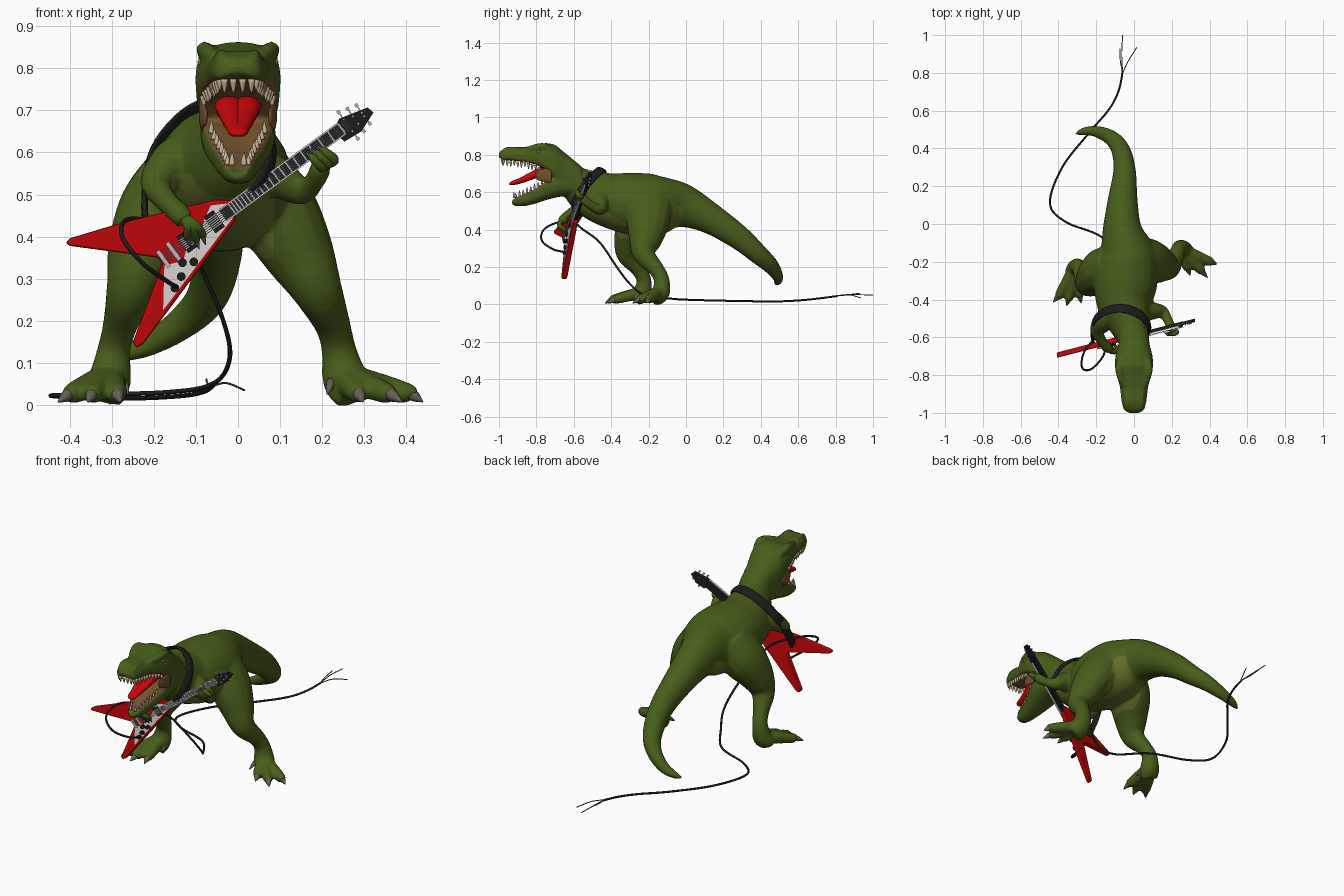
import bpy, bmesh, math
from mathutils import Vector

if "Cube" in bpy.data.objects:
    bpy.data.objects.remove(bpy.data.objects["Cube"])


def material(name, r, g, b):
    m = bpy.data.materials.new(name)
    m.use_nodes = True
    m.diffuse_color = (r, g, b, 1)
    m.node_tree.nodes["Principled BSDF"].inputs["Base Color"].default_value = (r, g, b, 1)
    return m


SKIN = material("green skin", .064, .11, .011)
BELLY = material("olive belly", .125, .155, .022)
MOUTH = material("mouth brown", .17, .085, .025)
RED = material("bright red", .58, .002, .003)
WHITE = material("off white", .78, .76, .72)
BLACK = material("black", .012, .012, .013)
SILVER = material("silver", .55, .55, .55)
IVORY = material("tooth ivory", .55, .45, .28)
CLAW = material("claw grey", .13, .115, .09)
AMBER = material("eye amber", .3, .15, .02)


def finish(bm, name, mat, smooth=True):
    bmesh.ops.recalc_face_normals(bm, faces=bm.faces)
    me = bpy.data.meshes.new(name)
    bm.to_mesh(me)
    bm.free()
    me.materials.append(mat)
    ob = bpy.data.objects.new(name, me)
    bpy.context.collection.objects.link(ob)
    for p in me.polygons:
        p.use_smooth = smooth
    return ob


def skin_rings(bm, rings):
    # Bridge successive closed loops and cap both ends
    loops = [[bm.verts.new(p) for p in r] for r in rings]
    n = len(loops[0])
    for a, b in zip(loops, loops[1:]):
        for i in range(n):
            bm.faces.new((a[i], a[(i + 1) % n], b[(i + 1) % n], b[i]))
    bm.faces.new(loops[0])
    bm.faces.new(loops[-1])


def spline(pts, steps):
    pts = [Vector(p) for p in pts]
    out = []
    for i in range(len(pts) - 1):
        a, b, c, d = pts[max(i - 1, 0)], pts[i], pts[i + 1], pts[min(i + 2, len(pts) - 1)]
        for k in range(steps):
            t = k / steps
            out.append(b + (c - a) * (t / 2) + (a * 2 - b * 5 + c * 4 - d) * (t * t / 2)
                       + (b * 3 - a - c * 3 + d) * (t ** 3 / 2))
    return out + [pts[-1]]


def sweep(bm, pts, ref=(1, 0, 0), sides=14, steps=5):
    # Points hold x, y, z, half width, half height
    path = spline([p if len(p) == 5 else (*p, p[3]) for p in pts], steps)
    side, rings = Vector(ref), []
    for i, p in enumerate(path):
        t = (path[min(i + 1, len(path) - 1)].to_3d() - path[max(i - 1, 0)].to_3d()).normalized()
        side = (side - t * side.dot(t)).normalized()
        up = t.cross(side)
        rings.append([p.to_3d() + side * (math.cos(a) * max(p[3], .001)) + up * (math.sin(a) * max(p[4], .001))
                      for a in (2 * math.pi * k / sides for k in range(sides))])
    skin_rings(bm, rings)


def tube(name, pts, mat, **kw):
    bm = bmesh.new()
    sweep(bm, pts, **kw)
    return finish(bm, name, mat)


def cord(name, pts, r, mat=BLACK):
    return tube(name, [(*p, r) for p in pts], mat, ref=(.1, .3, 1), sides=8, steps=8)


def spike(bm, a, b, r):
    a, b = Vector(a), Vector(b)
    sweep(bm, [(*a, r), (*(a.lerp(b, .5)), r * .7), (*b, .001)], ref=(.9, .1, .3), sides=8, steps=2)


def jaw(bm, stations, side, dent):
    # Stations hold y, half width, top, bottom; the mouth side is hollowed and squarer
    rings = []
    for y, w, top, bot in stations:
        ring = []
        for k in range(24):
            a = 2 * math.pi * k / 24
            c, s = math.cos(a), math.sin(a)
            power = .6 if s * side > 0 else .85
            x = math.copysign(abs(c) ** power, c)
            z = (top + bot) / 2 + (top - bot) / 2 * math.copysign(abs(s) ** power, s)
            if s * side > 0:
                z -= side * dent * (1 - x * x)
            ring.append((x * w, y, z))
        rings.append(ring)
    skin_rings(bm, rings)


# Body, legs and head, fused into one skin
UPPER = [(-1, .03, .81, .772), (-.985, .054, .826, .76), (-.94, .066, .842, .755), (-.86, .075, .842, .747),
         (-.80, .092, .852, .73), (-.75, .102, .864, .70), (-.70, .099, .855, .65), (-.64, .083, .805, .6), (-.56, .075, .74, .56)]
LOWER = [(-.935, .02, .575, .54), (-.915, .034, .59, .525), (-.86, .046, .615, .525), (-.80, .064, .645, .54),
         (-.74, .084, .69, .56), (-.68, .09, .71, .575), (-.6, .075, .7, .58)]
bm = bmesh.new()
sweep(bm, [(0, -.66, .70, .065, .07), (-.008, -.6, .655, .08, .09), (-.027, -.52, .6, .113, .125), (-.05, -.42, .56, .148, .145),
           (-.045, -.3, .54, .17, .165), (-.035, -.17, .53, .155, .165), (-.062, -.03, .53, .105, .122),
           (-.06, .12, .465, .08, .085), (-.05, .28, .36, .06, .066), (-.07, .39, .265, .05, .053),
           (-.12, .455, .205, .04, .043), (-.2, .49, .15, .03), (-.27, .49, .122, .02), (-.31, .475, .11, .006)], sides=24)
jaw(bm, UPPER, -1, .02)
jaw(bm, LOWER, 1, .035)
sweep(bm, [(.03, -.19, .56, .09, .12), (.09, -.2, .46, .1, .12), (.145, -.215, .36, .085, .095), (.19, -.225, .27, .06, .062),
           (.225, -.16, .19, .043, .043), (.24, -.13, .13, .042, .042), (.255, -.135, .06, .055, .048), (.28, -.16, .02, .05, .03)])
sweep(bm, [(-.11, -.22, .56, .1, .12), (-.175, -.25, .46, .11, .12), (-.225, -.295, .36, .088, .092), (-.255, -.31, .27, .06, .064),
           (-.28, -.255, .19, .042, .042), (-.295, -.225, .13, .04, .04), (-.305, -.235, .06, .052, .048), (-.32, -.26, .02, .05, .03)])
# Arms
sweep(bm, [(-.11, -.47, .6, .06), (-.16, -.51, .57, .055), (-.195, -.56, .525, .038), (-.17, -.62, .485, .027),
           (-.14, -.655, .455, .027), (-.125, -.665, .435, .022)])
sweep(bm, [(.05, -.46, .56, .06), (.11, -.46, .53, .045), (.152, -.465, .507, .032), (.18, -.51, .53, .025),
           (.195, -.545, .56, .026), (.195, -.555, .58, .02)])
# Toes, with their claws gathered separately
claws = bmesh.new()
FEET = [((.25, -.135, .07), [(.405, -.2, .44, -.213), (.355, -.245, .39, -.285), (.285, -.235, .297, -.272)]),
        ((-.305, -.22, .07), [(-.395, -.375, -.428, -.415), (-.345, -.39, -.357, -.433), (-.288, -.375, -.28, -.42)])]
for (hx, hy, hz), toes in FEET:
    for x, y, cx, cy in toes:
        sweep(bm, [(hx, hy, hz, .033), ((hx + x) / 2, (hy + y) / 2, .048, .031, .031), (x, y, .027, .025, .025),
                   (x + (cx - x) * .3, y + (cy - y) * .3, .022, .016)])
        spike(claws, (x, y, .03), (cx, cy, .007), .018)
    dx = -.035 if hx > 0 else .04
    spike(claws, (hx + dx * .8, hy - .03, .055), (hx + dx * 1.1, hy - .07, .025), .012)
# Brow ridges and nostril bumps
for s in (-1, 1):
    sweep(bm, [(s * .055, -.86, .828, .012), (s * .072, -.81, .838, .019), (s * .08, -.76, .844, .02), (s * .075, -.71, .825, .012)])
    sweep(bm, [(s * .03, -.985, .81, .012), (s * .04, -.955, .83, .014), (s * .04, -.9, .832, .012)])
raw = finish(bm, "skin_blockout", SKIN)
mod = raw.modifiers.new("fuse", "REMESH")
mod.mode, mod.voxel_size = "VOXEL", .008
mod = raw.modifiers.new("soften", "SMOOTH")
mod.factor, mod.iterations = .5, 7
deps = bpy.context.evaluated_depsgraph_get()
mesh = bpy.data.meshes.new_from_object(raw.evaluated_get(deps))
bpy.data.objects.remove(raw)
dino = bpy.data.objects.new("dinosaur_body", mesh)
bpy.context.collection.objects.link(dino)
mesh.materials.clear()
for m in (SKIN, BELLY, MOUTH):
    mesh.materials.append(m)
for p in mesh.polygons:
    p.use_smooth = True
    c, n = p.center, p.normal
    gape = .7 + (c.y + .72) * .12
    inside = (n.z < -.3 and c.z > gape) or (n.z > .25 and c.z < gape) or n.y < -.6
    if -.975 < c.y < -.64 and abs(c.x) < .088 and .56 < c.z < .775 and inside and (c.z > .6 or n.z > .25):
        p.material_index = 2
    elif n.z < -.1 and -.58 < c.y < -.02 and .35 < c.z < .55 and abs(c.x + .04) < .125:
        p.material_index = 1

# Fingers
fingers = bmesh.new()
for x, z in ((-.085, .395), (-.1, .385), (-.12, .39)):
    sweep(fingers, [(-.13, -.665, .445, .014), ((x - .115) / 2, -.678, .425, .012), (x, -.655, z + .01, .01), (x + .004, -.645, z, .004)])
    spike(claws, (x, -.655, z + .01), (x + .008, -.645, z - .015), .007)
for k in range(3):
    x, z = .17 + k * .014, .595 + k * .008
    sweep(fingers, [(.195, -.55, .57, .014), (x + .03, -.57, z - .03, .012), (x + .012, -.583, z - .012, .011), (x, -.578, z, .005)])
    spike(claws, (x + .008, -.583, z - .008), (x - .01, -.575, z + .006), .006)
finish(fingers, "fingers", SKIN)
finish(claws, "claws", CLAW)


# Teeth follow the jaw outlines
def outline(stations, y, col):
    for a, b in zip(stations, stations[1:]):
        if a[0] <= y <= b[0]:
            return a[col] + (b[col] - a[col]) * (y - a[0]) / (b[0] - a[0])


teeth = bmesh.new()
for s in (-1, 1):
    for k in range(11):
        y = -.975 + k * .019
        x, z = s * (outline(UPPER, y, 1) - .012), outline(UPPER, y, 3)
        spike(teeth, (x, y, z + .014), (x * .96, y, z - (.019 if k % 3 else .012)), .008)
    for k in range(8):
        y = -.91 + k * .02
        x, z = s * (outline(LOWER, y, 1) - .01), outline(LOWER, y, 2)
        spike(teeth, (x, y, z - .022), (x * .97, y, z + (.008 if k % 2 else .003)), .007)
for x in (-.032, -.011, .011, .032):
    spike(teeth, (x, -.982, .775), (x, -.978, .74), .009)
for x in (-.014, .014):
    spike(teeth, (x, -.918, .57), (x, -.92, .6), .008)
finish(teeth, "teeth", IVORY)
bm = bmesh.new()
for s in (-1, 1):
    sweep(bm, [(s * .016, -.72, .695, .034, .02), (s * .022, -.77, .71, .034, .024), (s * .017, -.83, .685, .026, .02),
               (s * .009, -.89, .66, .02, .015), (s * .004, -.93, .648, .018, .011), (0, -.945, .643, .005, .003)])
finish(bm, "tongue", RED)
for s, label in ((-1, "right"), (1, "left")):
    tube(label + "_cheek", [(s * .076, -.80, .685, .004, .02), (s * .086, -.765, .69, .006, .035), (s * .087, -.72, .69, .006, .04)], MOUTH)
    bm = bmesh.new()
    bmesh.ops.create_uvsphere(bm, u_segments=16, v_segments=10, radius=.01)
    bmesh.ops.translate(bm, verts=bm.verts, vec=(s * .086, -.787, .815))
    finish(bm, label + "_eye", AMBER)


# Guitar: flat pieces drawn in x and z, placed on its slanted plane
def on_guitar(x, z, d):
    return (x, -.59 + .258 * x - d, z)


def plate(bm, poly, back, front):
    skin_rings(bm, [[on_guitar(x, z, d) for x, z in poly] for d in (back, front)])


AX, AZ = .807, .59


def along(t, v):
    # t runs up the neck, v across it
    return (-.02 + AX * t - AZ * v, .462 + AZ * t + AX * v)


def bar(bm, t0, t1, v0, v1, back, front):
    plate(bm, [along(t0, v0), along(t1, v0), along(t1, v1), along(t0, v1)], back, front)


def disc(bm, x, z, r, back, front):
    plate(bm, [(x + r * math.cos(k * math.pi / 6), z + r * math.sin(k * math.pi / 6)) for k in range(12)], back, front)


bm = bmesh.new()
plate(bm, [(-.41, .385), (-.4, .396), (-.27, .435), (-.055, .488), (-.012, .487), (-.005, .44), (-.225, .145), (-.242, .135),
           (-.25, .15), (-.18, .335), (-.19, .35), (-.4, .378)], -.015, .013)
body = finish(bm, "guitar_body", RED, False)
bev = body.modifiers.new("rounded edge", "BEVEL")
bev.width, bev.segments = .005, 2
bm = bmesh.new()
plate(bm, [(-.065, .474), (-.017, .48), (-.012, .445), (-.178, .225), (-.175, .332), (-.13, .342), (-.12, .38),
           (-.09, .405), (-.08, .44)], .012, .016)
finish(bm, "pickguard", WHITE, False)
parts = {n: bmesh.new() for n in ("neck", "hardware", "pickups", "headstock", "neck_binding")}
bar(parts["neck"], -.02, .335, -.016, .016, -.008, .02)
plate(parts["headstock"], [(.225, .65), (.24, .68), (.308, .707), (.322, .695), (.293, .65), (.253, .626)], -.006, .012)
for t in (-.045, -.125):
    bar(parts["pickups"], t - .014, t + .014, -.024, .024, .014, .022)
for x, z in ((-.132, .338), (-.105, .34), (-.135, .305), (-.15, .278)):
    disc(parts["pickups"], x, z, .0105, .014, .028)
for t, w in ((-.165, .026), (-.195, .024)):
    bar(parts["hardware"], t - .005, t + .005, -w, w, .012, .024)
for k in range(20):
    t = .33 * (1 - .5 ** (k / 9)) / (1 - .5 ** (20 / 9))
    bar(parts["hardware"], .33 - t - .0018, .33 - t + .0018, -.016, .016, .019, .0215)
for k in range(6):
    v = -.0125 + k * .005
    bar(parts["hardware"], -.195, .35, v - .001, v + .001, .023, .0245)
for v in (-.016, .016):
    bar(parts["neck_binding"], -.02, .33, v - .0015, v + .0015, .01, .021)
# Tuning pegs on both tapering edges of the headstock
for k in range(3):
    t = .347 + k * .022
    for s, v in ((1, .026 - k * .006), (-1, -.032 + k * .006)):
        bar(parts["hardware"], t - .0015, t + .0015, v - .01, v + .01, .001, .006)
        bar(parts["hardware"], t - .004, t + .004, v + s * .01 - .004, v + s * .01 + .004, 0, .008)
        disc(parts["hardware"], *along(t, v - s * .012), .003, .01, .018)
for (name, m), mat in zip(parts.items(), (BLACK, SILVER, BLACK, BLACK, WHITE)):
    finish(m, "guitar_" + name, mat, False)

# Strap over the shoulders
tube("strap", [(*p, .025, .008) for p in ((-.215, -.63, .40), (-.222, -.57, .49), (-.203, -.5, .6), (-.13, -.455, .69),
     (-.04, -.45, .722), (.045, -.49, .69), (.08, -.55, .62), (.065, -.59, .54), (.01, -.58, .48))], BLACK, ref=(0, .85, -.53))

# Cable from the guitar to the frayed end
cord("cable", [(-.145, -.645, .28), (-.17, -.71, .295), (-.23, -.77, .34), (-.275, -.76, .4), (-.265, -.68, .44), (-.2, -.6, .435),
               (-.13, -.55, .40), (-.09, -.46, .33), (-.035, -.37, .2), (-.02, -.3, .11), (-.06, -.22, .05), (-.17, -.07, .03),
               (-.36, .01, .025), (-.445, .11, .022), (-.38, .3, .018), (-.24, .48, .016), (-.13, .61, .022), (-.08, .71, .032),
               (-.06, .81, .045)], .0055)
for i, (x, y, z) in enumerate(((-.06, 1, .05), (.015, .935, .035), (-.075, .93, .06))):
    cord("frayed_wire_%d" % (i + 1), [(-.06, .8, .045), ((x - .07) / 2, (y + .8) / 2, .052), (x, y, z)], .0025, MOUTH)
